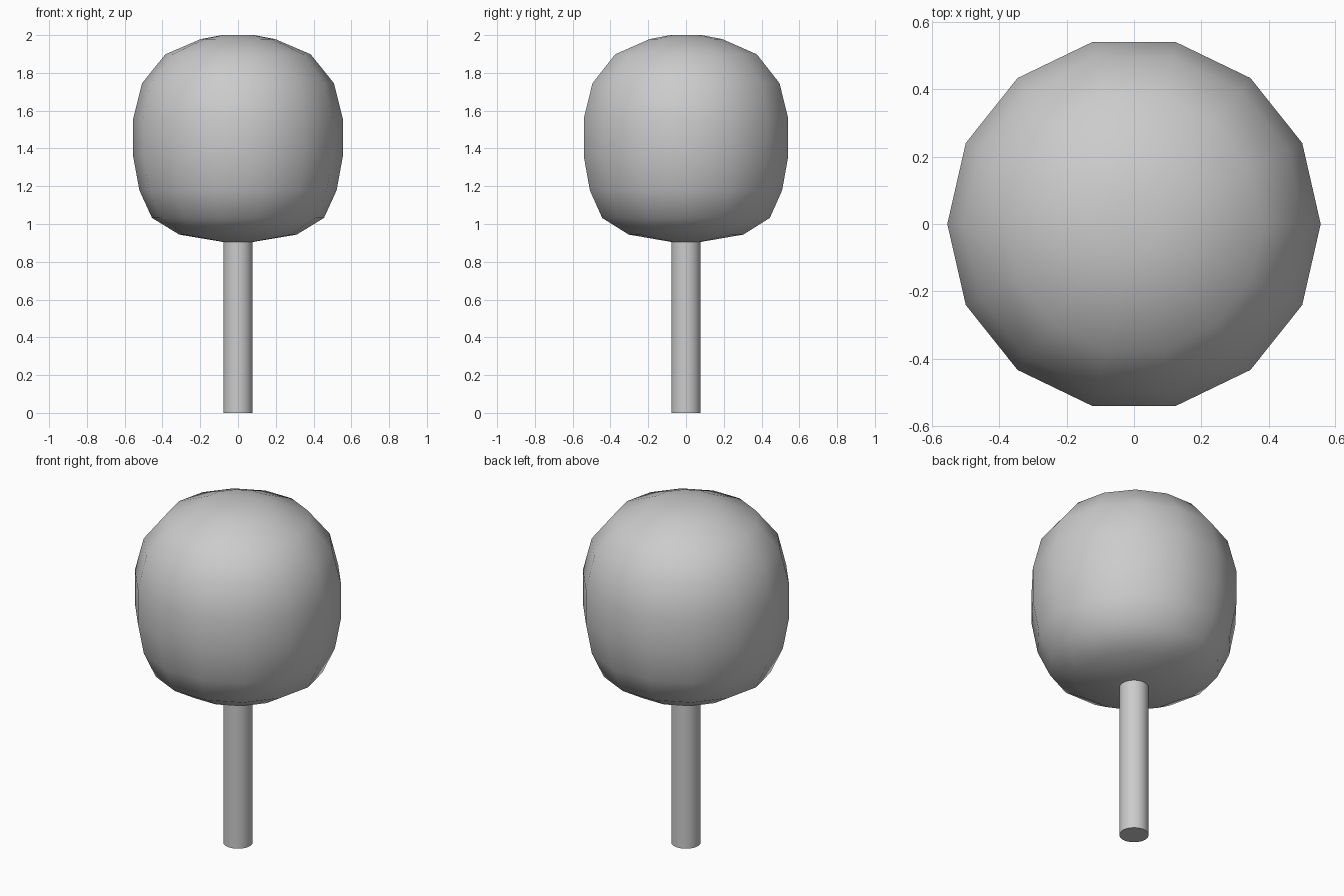
import bpy, bmesh, math

if "Cube" in bpy.data.objects:
    bpy.data.objects.remove(bpy.data.objects["Cube"])

SIDES = 14


def finish(name, bm, angle):
    bmesh.ops.recalc_face_normals(bm, faces=bm.faces[:])
    mesh = bpy.data.meshes.new(name)
    bm.to_mesh(mesh)
    bm.free()
    obj = bpy.data.objects.new(name, mesh)
    bpy.context.collection.objects.link(obj)
    bpy.ops.object.select_all(action='DESELECT')
    obj.select_set(True)
    bpy.context.view_layer.objects.active = obj
    bpy.ops.object.shade_smooth_by_angle(angle=math.radians(angle))
    return obj


def lathe(name, profile, sides, angle):
    """Revolve (radius, z) points around z and cap both ends."""
    bm = bmesh.new()
    rings = []
    for r, z in profile:
        rings.append([bm.verts.new((r * math.cos(2 * math.pi * i / sides),
                                    r * math.sin(2 * math.pi * i / sides), z))
                      for i in range(sides)])
    for a, b in zip(rings, rings[1:]):
        for i in range(sides):
            j = (i + 1) % sides
            bm.faces.new((a[i], a[j], b[j], b[i]))
    bm.faces.new(rings[0])
    bm.faces.new(rings[-1])
    return finish(name, bm, angle)


# Rounded tree crown: boxy ball, low side count, smooth shaded
lathe("crown", [(0.08, 0.905), (0.311, 0.944), (0.455, 1.032), (0.522, 1.178),
                (0.555, 1.358), (0.555, 1.558), (0.508, 1.745), (0.385, 1.898),
                (0.197, 1.979), (0.084, 2.0)], SIDES, 80)

# Straight round trunk with a sharp flat base
lathe("trunk", [(0.078, 0.0), (0.078, 0.93)], 32, 40)
